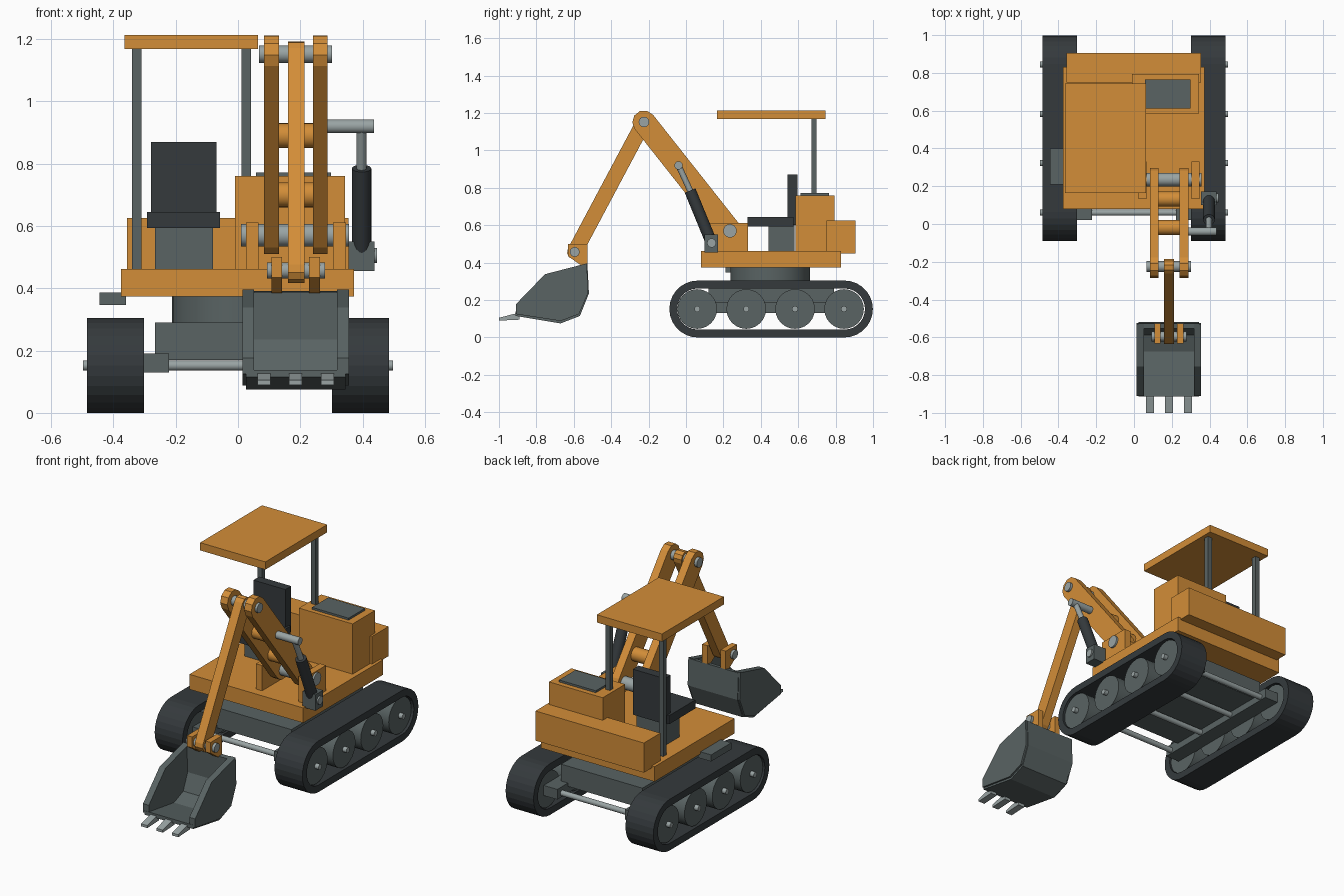
import bpy, bmesh
from math import sin, cos, pi, atan2, radians
from mathutils import Vector

if "Cube" in bpy.data.objects:
    bpy.data.objects.remove(bpy.data.objects["Cube"])


def material(name, r, g, b):
    m = bpy.data.materials.new(name)
    m.diffuse_color = (r, g, b, 1)
    m.use_nodes = True
    m.node_tree.nodes["Principled BSDF"].inputs["Base Color"].default_value = m.diffuse_color
    return m


ORANGE = material("orange_paint", 0.65, 0.27, 0.04)
DARK = material("dark_rubber", 0.035, 0.042, 0.046)
GREY = material("grey_metal", 0.10, 0.125, 0.125)
STEEL = material("bright_steel", 0.32, 0.37, 0.37)


def finish(name, bm, mat):
    bmesh.ops.recalc_face_normals(bm, faces=bm.faces)
    me = bpy.data.meshes.new(name)
    bm.to_mesh(me)
    bm.free()
    me.materials.append(mat)
    ob = bpy.data.objects.new(name, me)
    bpy.context.collection.objects.link(ob)
    return ob


def box(name, x, y, z, mat):
    """Box from (min, max) ranges."""
    bm = bmesh.new()
    bmesh.ops.create_cube(bm, size=1)
    for v in bm.verts:
        v.co = [r[0] + (r[1] - r[0]) * (c + 0.5) for r, c in zip((x, y, z), v.co)]
    return finish(name, bm, mat)


def rod(name, a, b, r, mat, n=24):
    """Cylinder between two points, smooth round the side."""
    a, b = Vector(a), Vector(b)
    bm = bmesh.new()
    bmesh.ops.create_cone(bm, cap_ends=True, segments=n, radius1=r, radius2=r, depth=(b - a).length)
    q = (b - a).to_track_quat('Z', 'Y')
    for v in bm.verts:
        v.co = q @ v.co + (a + b) / 2
    ob = finish(name, bm, mat)
    bpy.ops.object.select_all(action='DESELECT')
    ob.select_set(True)
    bpy.context.view_layer.objects.active = ob
    bpy.ops.object.shade_smooth_by_angle(angle=radians(30))
    return ob


def pin(name, x0, x1, y, z, r, mat):
    return rod(name, (x0, y, z), (x1, y, z), r, mat)


def plate(name, pts, x0, x1, mat):
    """Side (y, z) profile extruded along x."""
    bm = bmesh.new()
    f = bm.faces.new([bm.verts.new((x0, y, z)) for y, z in pts])
    g = bmesh.ops.extrude_face_region(bm, geom=[f])
    bmesh.ops.translate(bm, vec=(x1 - x0, 0, 0),
                        verts=[v for v in g['geom'] if isinstance(v, bmesh.types.BMVert)])
    return finish(name, bm, mat)


def capsule(p, q, r, n):
    """Outline of a bar with rounded ends between p and q."""
    a = atan2(q[1] - p[1], q[0] - p[0])
    pts = []
    for c, start in ((q, a - pi / 2), (p, a + pi / 2)):
        pts += [(c[0] + r * cos(start + pi * i / n), c[1] + r * sin(start + pi * i / n))
                for i in range(n + 1)]
    return pts


def ring(name, outer, inner, x0, x1, mat):
    """Hollow band between two outlines of equal length."""
    bm = bmesh.new()
    loops = [[bm.verts.new((x, y, z)) for y, z in o]
             for o, x in ((outer, x0), (outer, x1), (inner, x1), (inner, x0))]
    n = len(outer)
    for k in range(4):
        A, B = loops[k], loops[(k + 1) % 4]
        for i in range(n):
            bm.faces.new((A[i], A[(i + 1) % n], B[(i + 1) % n], B[i]))
    return finish(name, bm, mat)


# undercarriage: tracks, wheels, beams, axles
wheel_y = [0.06, 0.322, 0.583, 0.845]
for s, side in ((-1, "left"), (1, "right")):
    p, q = (0.063, 0.152), (0.847, 0.152)
    ring(side + "_track", capsule(p, q, 0.152, 14), capsule(p, q, 0.11, 14), s * 0.302, s * 0.485, DARK)
    box(side + "_track_beam", sorted((s * 0.222, s * 0.315)), (0.02, 0.89), (0.13, 0.19), GREY)
    for y in wheel_y:
        pin(side + "_wheel", s * 0.312, s * 0.472, y, 0.152, 0.106, GREY)
for y in wheel_y:
    pin("axle", -0.497, 0.497, y, 0.152, 0.016, STEEL)
box("undercarriage_frame", (-0.267, 0.267), (0.12, 0.79), (0.17, 0.29), GREY)
rod("turntable", (0, 0.45, 0.28), (0, 0.45, 0.38), 0.212, GREY, 32)

# upper body
box("deck", (-0.375, 0.372), (0.08, 0.83), (0.373, 0.462), ORANGE)
box("counterweight", (-0.357, 0.355), (0.75, 0.905), (0.45, 0.626), ORANGE)
box("engine_cover", (-0.01, 0.343), (0.585, 0.795), (0.455, 0.76), ORANGE)
box("engine_vent", (0.057, 0.298), (0.612, 0.765), (0.755, 0.772), GREY)
box("step", (-0.445, -0.36), (0.21, 0.40), (0.347, 0.386), GREY)

# seat
box("seat_base", (-0.267, -0.08), (0.44, 0.58), (0.455, 0.60), GREY)
box("seat_cushion", (-0.292, -0.057), (0.33, 0.575), (0.594, 0.645), DARK)
box("seat_back", (-0.279, -0.069), (0.543, 0.597), (0.60, 0.87), DARK)

# canopy
for x in (-0.325, 0.026):
    box("canopy_post", (x - 0.015, x + 0.015), (0.67, 0.698), (0.455, 1.175), GREY)
box("canopy_roof", (-0.364, 0.064), (0.165, 0.745), (1.168, 1.214), ORANGE)

# boom
foot, elbow, wrist = (0.235, 0.57), (-0.225, 1.152), (-0.595, 0.457)
for x0, x1 in ((0.025, 0.066), (0.305, 0.346)):
    box("boom_bracket", (x0, x1), (0.132, 0.332), (0.455, 0.612), ORANGE)
for x0, x1 in ((0.084, 0.131), (0.241, 0.288)):
    plate("boom_plate", capsule(foot, elbow, 0.062, 5), x0, x1, ORANGE)
for y, z in ((-0.019, 0.89), (0.132, 0.70)):
    pin("boom_spacer", 0.12, 0.25, y, z, 0.04, ORANGE)
pin("boom_foot_pin", 0.01, 0.357, *foot, 0.036, STEEL)
pin("elbow_pin", 0.067, 0.302, *elbow, 0.028, STEEL)

# stick
plate("stick", capsule(wrist, elbow, 0.041, 5), 0.16, 0.213, ORANGE)
pin("bucket_pin", 0.093, 0.279, *wrist, 0.026, STEEL)

# hydraulic cylinder
low, mid, top = (0.397, 0.137, 0.505), (0.397, 0.022, 0.785), (0.397, -0.04, 0.92)
box("cylinder_mount", (0.355, 0.438), (0.10, 0.172), (0.455, 0.55), GREY)
pin("cylinder_mount_pin", 0.36, 0.447, 0.137, 0.505, 0.024, STEEL)
rod("cylinder_body", low, mid, 0.031, DARK)
rod("cylinder_rod", mid, top, 0.016, STEEL)
pin("cylinder_top_pin", 0.25, 0.436, -0.04, 0.92, 0.022, STEEL)

# bucket
ear = [(-0.632, 0.50), (-0.527, 0.50), (-0.527, 0.385), (-0.56, 0.385), (-0.632, 0.435)]
for x0, x1 in ((0.108, 0.141), (0.228, 0.263)):
    plate("bucket_ear", ear, x0, x1, ORANGE)
shell_out = [(-0.527, 0.392), (-0.519, 0.235), (-0.567, 0.115), (-0.67, 0.075), (-0.912, 0.115)]
shell_in = [(-0.912, 0.138), (-0.675, 0.103), (-0.588, 0.138), (-0.546, 0.235), (-0.554, 0.388)]
plate("bucket_shell", shell_out + shell_in, 0.025, 0.345, GREY)
cheek = [(-0.53, 0.396), (-0.524, 0.236), (-0.572, 0.125), (-0.67, 0.088), (-0.91, 0.125),
         (-0.91, 0.177), (-0.754, 0.338)]
for x0, x1 in ((0.014, 0.052), (0.318, 0.356)):
    plate("bucket_side", cheek, x0, x1, GREY)
tooth = [(-1.0, 0.09), (-0.89, 0.095), (-0.89, 0.13), (-0.92, 0.126), (-1.0, 0.105)]
for x in (0.084, 0.185, 0.287):
    plate("bucket_tooth", tooth, x - 0.021, x + 0.021, STEEL)
